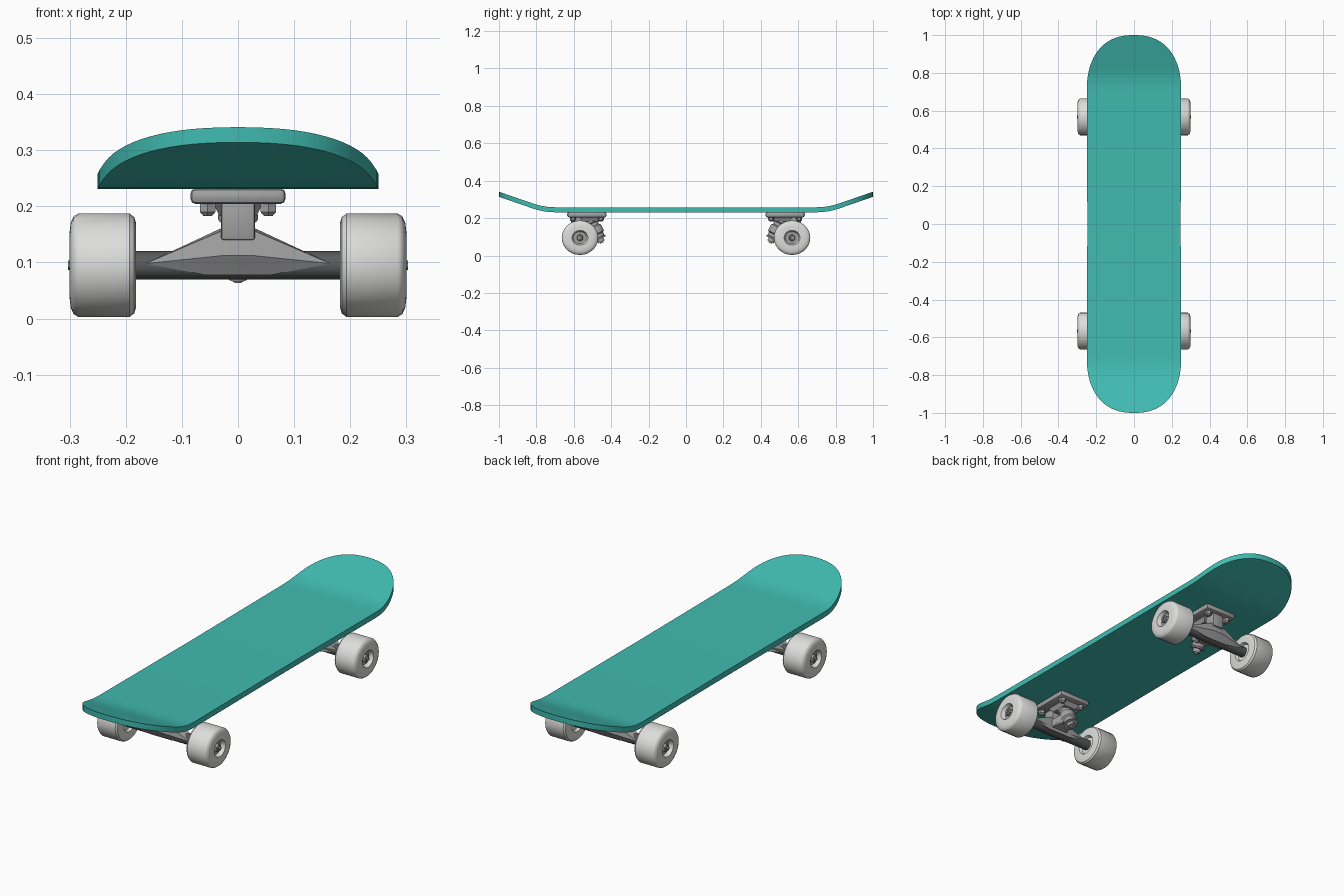
import bpy, bmesh, math
from mathutils import Vector, Matrix

if "Cube" in bpy.data.objects:
    bpy.data.objects.remove(bpy.data.objects["Cube"])


def material(name, r, g, b):
    m = bpy.data.materials.new(name)
    m.diffuse_color = (r, g, b, 1)
    m.use_nodes = True
    m.node_tree.nodes["Principled BSDF"].inputs["Base Color"].default_value = m.diffuse_color
    return m


TEAL = material("teal deck", 0.052, 0.50, 0.44)
WHITE = material("off white wheel", 0.72, 0.72, 0.71)
METAL = material("grey metal", 0.36, 0.36, 0.36)
DARK = material("dark axle", 0.10, 0.105, 0.105)
WY, WZ = -0.567, 0.095          # axle centre


def finish(name, bm, mat, angle=35):
    bmesh.ops.recalc_face_normals(bm, faces=bm.faces)
    me = bpy.data.meshes.new(name)
    bm.to_mesh(me)
    bm.free()
    me.materials.append(mat)
    ob = bpy.data.objects.new(name, me)
    bpy.context.collection.objects.link(ob)
    bpy.ops.object.select_all(action='DESELECT')
    ob.select_set(True)
    bpy.context.view_layer.objects.active = ob
    bpy.ops.object.shade_smooth_by_angle(angle=math.radians(angle))
    return ob


def lathe(name, profile, mat, origin, axis, n=24, stretch=1.0):
    """Spin (distance along axis, radius) pairs around an axis."""
    bm = bmesh.new()
    rings = []
    for d, r in profile:
        rings.append([bm.verts.new((r * math.cos(2 * math.pi * i / n),
                                    r * math.sin(2 * math.pi * i / n), d)) for i in range(n)])
    for a, b in zip(rings, rings[1:]):
        for i in range(n):
            bm.faces.new((a[i], a[(i + 1) % n], b[(i + 1) % n], b[i]))
    bm.faces.new(rings[0])
    bm.faces.new(rings[-1])
    rot = Vector((0, 0, 1)).rotation_difference(Vector(axis)).to_matrix().to_4x4()
    bm.transform(Matrix.Translation(origin) @ Matrix.Diagonal((1, stretch, 1, 1)) @ rot)
    return finish(name, bm, mat)


def box(name, x, y, z, mat, bevel=0.0):
    """Box from (min, max) ranges."""
    bm = bmesh.new()
    bmesh.ops.create_cube(bm, size=1)
    for v in bm.verts:
        v.co = [(lo + hi) / 2 + c * (hi - lo) for c, (lo, hi) in zip(v.co, (x, y, z))]
    if bevel:
        bmesh.ops.bevel(bm, geom=bm.edges[:], offset=bevel, segments=2,
                        affect='EDGES', profile=0.5)
    return finish(name, bm, mat)


def hull(name, pts, mat):
    """Convex solid, with the points mirrored in x."""
    bm = bmesh.new()
    for x, y, z in pts:
        bm.verts.new((x, y, z))
        bm.verts.new((-x, y, z))
    out = bmesh.ops.convex_hull(bm, input=bm.verts[:])
    junk = {g for g in out["geom_interior"] + out["geom_unused"]
            if isinstance(g, bmesh.types.BMVert)}
    bmesh.ops.delete(bm, geom=list(junk), context='VERTS')
    return finish(name, bm, mat, 25)


# Deck: rounded outline with upswept nose and tail
def lift(y):
    d = abs(y) - 0.70
    if d <= 0:
        return 0.0
    return 1.44 * d * d if d < 0.12 else 1.44 * 0.0144 + 0.3456 * (d - 0.12)


half = []
for i in range(19):
    t = math.pi / 2 * i / 18
    half.append((0.70 + 0.30 * math.sin(t) ** 0.85, 0.25 * max(math.cos(t), 1e-6) ** 0.85))
half[-1] = (1.0, 0.012)
stations = [(-y, w) for y, w in reversed(half)] + [(0, 0.247)] + half
COLS = (-1, -0.5, 0, 0.5, 1)
bm = bmesh.new()
layers = [[[bm.verts.new((w * c, y, z + lift(y))) for c in COLS] for y, w in stations]
          for z in (0.231, 0.258)]
for g in layers:
    for a, b in zip(g, g[1:]):
        for i in range(4):
            bm.faces.new((a[i], a[i + 1], b[i + 1], b[i]))
lo, hi = layers
for j in range(len(stations) - 1):
    for i in (0, 4):
        bm.faces.new((lo[j][i], lo[j + 1][i], hi[j + 1][i], hi[j][i]))
for j in (0, -1):
    for i in range(4):
        bm.faces.new((lo[j][i], lo[j][i + 1], hi[j][i + 1], hi[j][i]))
finish("deck", bm, TEAL)

# Front truck, collected so it can be copied to the rear
truck = []
truck.append(box("base_plate", (-0.085, 0.085), (-0.635, -0.425), (0.204, 0.232), METAL, 0.010))
for x in (-0.054, 0.054):
    for y in (-0.605, -0.455):
        truck.append(lathe("mounting_bolt", [(0, 0.016), (0.015, 0.016), (0.022, 0.009)],
                           METAL, (x, y, 0.205), (0, 0, -1), 6))
truck.append(box("pivot_block", (-0.03, 0.03), (-0.615, -0.555), (0.14, 0.21), METAL, 0.004))
truck.append(hull("kingpin_seat", [(0.045, -0.57, 0.206), (0.045, -0.45, 0.206),
                                   (0.033, -0.55, 0.183), (0.033, -0.465, 0.183)], METAL))
# Hanger: triangular body that tapers towards the wheels
truck.append(hull("hanger", [(0.025, -0.605, 0.158), (0.032, -0.555, 0.160),
                             (0.030, -0.612, 0.112), (0.085, -0.592, 0.115),
                             (0.085, -0.545, 0.120), (0.165, -0.593, 0.098),
                             (0.165, -0.545, 0.098), (0.060, -0.590, 0.078),
                             (0.060, -0.540, 0.078)], METAL))
truck.append(hull("hanger_yoke", [(0.040, -0.555, 0.140), (0.045, -0.550, 0.095),
                                  (0.036, -0.475, 0.140), (0.036, -0.482, 0.115),
                                  (0.018, -0.445, 0.130), (0.018, -0.452, 0.105)], METAL))
# Kingpin with two stacked bushings, tilted inwards
king = Vector((0, 0.055, -0.12)).normalized()
truck.append(lathe("kingpin_bushings",
                   [(0, 0.034), (0.018, 0.036), (0.024, 0.028), (0.040, 0.028), (0.046, 0.036),
                    (0.064, 0.038), (0.084, 0.038), (0.090, 0.030), (0.106, 0.030),
                    (0.110, 0.034), (0.116, 0.034), (0.116, 0.019), (0.134, 0.019),
                    (0.134, 0.010), (0.141, 0.009)],
                   METAL, (0, -0.508, 0.195), king, 18))
truck.append(lathe("axle", [(-0.19, 0.025), (0.19, 0.025)], DARK, (0, WY, WZ), (1, 0, 0), 16))

# Wheels with recessed hub and axle nut
WHEEL = [(0.196, 0.026), (0.196, 0.040), (0.182, 0.046), (0.182, 0.076), (0.185, 0.086),
         (0.193, 0.092), (0.285, 0.092), (0.293, 0.087), (0.298, 0.076), (0.300, 0.060),
         (0.300, 0.040), (0.280, 0.032), (0.280, 0.012)]
for side in (-1, 1):
    truck.append(lathe("wheel", WHEEL, WHITE, (0, WY, WZ), (side, 0, 0), 28, 1.06))
    truck.append(lathe("hub_bearing", [(0.278, 0.031), (0.283, 0.031), (0.283, 0.020)],
                       METAL, (0, WY, WZ), (side, 0, 0), 16))
    truck.append(lathe("axle_nut", [(0.28, 0.019), (0.294, 0.019), (0.297, 0.015),
                                    (0.297, 0.009), (0.303, 0.008)],
                       METAL, (0, WY, WZ), (side, 0, 0), 6))

# Rear truck: half-turn copy
for ob in truck:
    rear = ob.copy()
    rear.name = "rear_" + ob.name.split(".")[0]
    rear.rotation_euler.z = math.pi
    bpy.context.collection.objects.link(rear)
    ob.name = "front_" + ob.name.split(".")[0]
